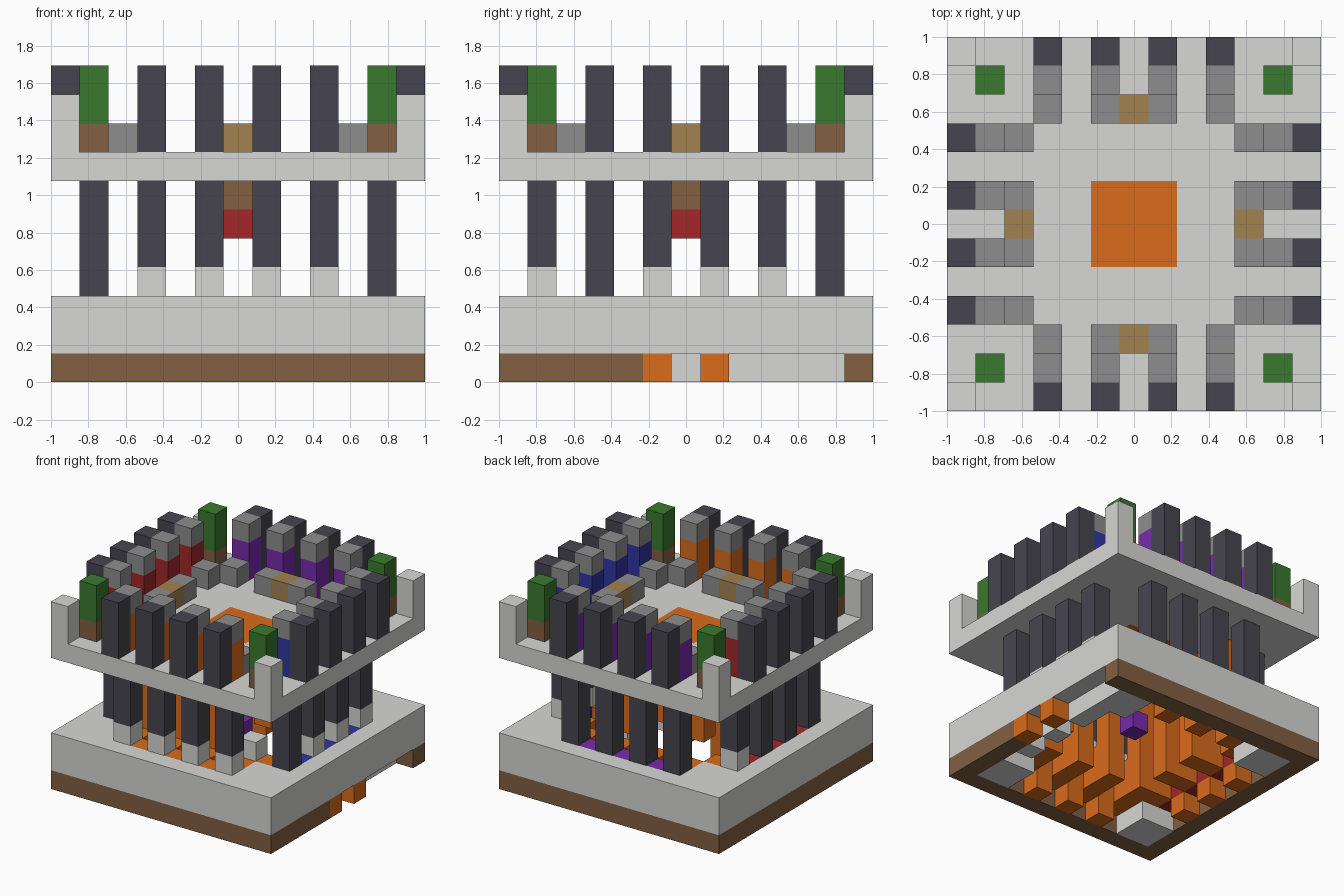
import bpy, bmesh
from mathutils import Matrix, Vector

cube = bpy.data.objects.get("Cube")
if cube:
    bpy.data.objects.remove(cube, do_unlink=True)

N = 13
U = 2 / N          # block size
LAST = N - 1

COLOURS = {
    "light_grey": (0.68, 0.68, 0.665),
    "mid_grey": (0.27, 0.27, 0.27),
    "charcoal": (0.062, 0.06, 0.078),
    "brown": (0.225, 0.117, 0.055),
    "orange": (0.70, 0.15, 0.012),
    "green": (0.042, 0.19, 0.027),
    "red": (0.36, 0.02, 0.022),
    "tan": (0.36, 0.225, 0.08),
    "purple": (0.19, 0.023, 0.42),
    "blue": (0.03, 0.035, 0.36),
}


def material(name, rgb):
    m = bpy.data.materials.new(name)
    m.use_nodes = True
    m.diffuse_color = (*rgb, 1)
    m.node_tree.nodes["Principled BSDF"].inputs["Base Color"].default_value = (*rgb, 1)
    return m


MATS = {n: material(n, c) for n, c in COLOURS.items()}


def part(name, colour, boxes):
    """One object from boxes given as inclusive block ranges (x, y, z)."""
    bm = bmesh.new()
    for ranges in boxes:
        lo = Vector([r[0] for r in ranges])
        hi = Vector([r[1] + 1 for r in ranges])
        mid = ((lo + hi) / 2 - Vector((N / 2, N / 2, 0))) * U
        size = (hi - lo) * U
        bmesh.ops.create_cube(bm, size=1, matrix=Matrix.Translation(mid) @ Matrix.Diagonal((*size, 1)))
    mesh = bpy.data.meshes.new(name)
    bm.to_mesh(mesh)
    bm.free()
    mesh.materials.append(MATS[colour])
    ob = bpy.data.objects.new(name, mesh)
    bpy.context.collection.objects.link(ob)


def on_side(side, along, depth, layers):
    """Box at a place along one side, counted inward from its outer edge."""
    a = along if isinstance(along, tuple) else (along, along)
    d = LAST - depth if side in ("back", "plus_x") else depth
    return (a, (d, d), layers) if side in ("front", "back") else ((d, d), a, layers)


def column(x, y, layers):
    return ((x, x), (y, y), layers)


def corners(lo, hi, layers):
    flip = (LAST - hi, LAST - lo)
    return [(x, y, layers) for x in ((lo, hi), flip) for y in ((lo, hi), flip)]


SLOTS = (3, 5, 7, 9)
GAPS = (4, 6, 8)
# per side: object name, colour, columns on a pale foot, lining colour and places
SIDES = {
    "front": ("front", "orange", SLOTS, "orange", GAPS),
    "back": ("back", "purple", (), "orange", GAPS),
    "minus_x": ("right", "red", (9,), "orange", GAPS),
    "plus_x": ("left", "blue", (5, 7, 9), "light_grey", (4, 6, 8, 9)),
}

# Base: brown skirt with an opening, pale rim and corner blocks
part("base_skirt", "brown", [
    ((0, LAST), (0, 0), (0, 0)), ((0, LAST), (LAST, LAST), (0, 0)),
    ((0, 0), (1, 11), (0, 0)), ((LAST, LAST), (1, 4), (0, 0))])
part("skirt_blocks", "orange", [column(LAST, y, (0, 0)) for y in (5, 7)])
part("base_rim", "light_grey", [
    ((0, LAST), (0, 0), (1, 2)), ((0, LAST), (LAST, LAST), (1, 2)),
    ((0, 0), (1, 11), (1, 2)), ((LAST, LAST), (1, 11), (1, 2))])
part("base_corners", "light_grey", corners(1, 2, (0, 2)))

for side, (label, colour, feet, lining, places) in SIDES.items():
    # Coloured floor strip, orange teeth into the well, blocks beneath
    part(label + "_floor_strip", colour, [on_side(side, (3, 9), 1, (1, 2))])
    part(label + "_well_teeth", "orange", [on_side(side, a, 2, (1, 2)) for a in SLOTS])
    part(label + "_base_lining", lining, [on_side(side, a, 1, (0, 0)) for a in places])
    # Lower colonnade
    part(label + "_lower_columns", "charcoal",
         [on_side(side, a, 1, (4 if a in feet else 3, 6)) for a in SLOTS])
    if feet:
        part(label + "_column_feet", "light_grey", [on_side(side, a, 1, (3, 3)) for a in feet])
    # Roof parapet: outer posts, capped coloured blocks, inner steps
    part(label + "_roof_posts", "charcoal", [on_side(side, a, 0, (8, 10)) for a in SLOTS])
    part(label + "_roof_blocks", colour, [on_side(side, a, 1, (8, 9)) for a in SLOTS])
    part(label + "_roof_caps", "mid_grey", [on_side(side, a, 1, (10, 10)) for a in SLOTS])
    part(label + "_roof_steps", "mid_grey", [on_side(side, a, 2, (8, 8)) for a in SLOTS])
    part(label + "_roof_chest", "tan", [on_side(side, 6, 2, (8, 8))])

# Inner orange columns along two sides of the well
part("front_inner_columns", "orange", [column(x, 3, (1, 6)) for x in (3, 5, 7)])
part("right_inner_columns", "orange", [column(3, y, (1, 6)) for y in (5, 7)])
part("hanging_column", "orange", [column(3, 9, (4, 6))])
part("short_column", "orange", [column(9, 3, (1, 2))])
part("short_column_cap", "light_grey", [column(9, 3, (3, 3))])
part("well_block", "purple", [column(6, 6, (2, 2))])

# Roof slab around an orange centre panel
part("roof_slab", "light_grey", [
    ((0, LAST), (0, 4), (7, 7)), ((0, LAST), (8, LAST), (7, 7)),
    ((0, 4), (5, 7), (7, 7)), ((8, LAST), (5, 7), (7, 7))])
part("roof_panel", "orange", [((5, 7), (5, 7), (7, 7))])
part("corner_posts", "light_grey", corners(0, 0, (8, 9)))

# Corner trees
part("tree_trunks", "brown", corners(1, 1, (8, 8)))
part("tree_leaves", "green", corners(1, 1, (9, 10)))

# Hanging lantern under the panel
part("lantern_stem", "brown", [column(6, 6, (6, 6))])
part("lantern", "red", [column(6, 6, (5, 5))])
